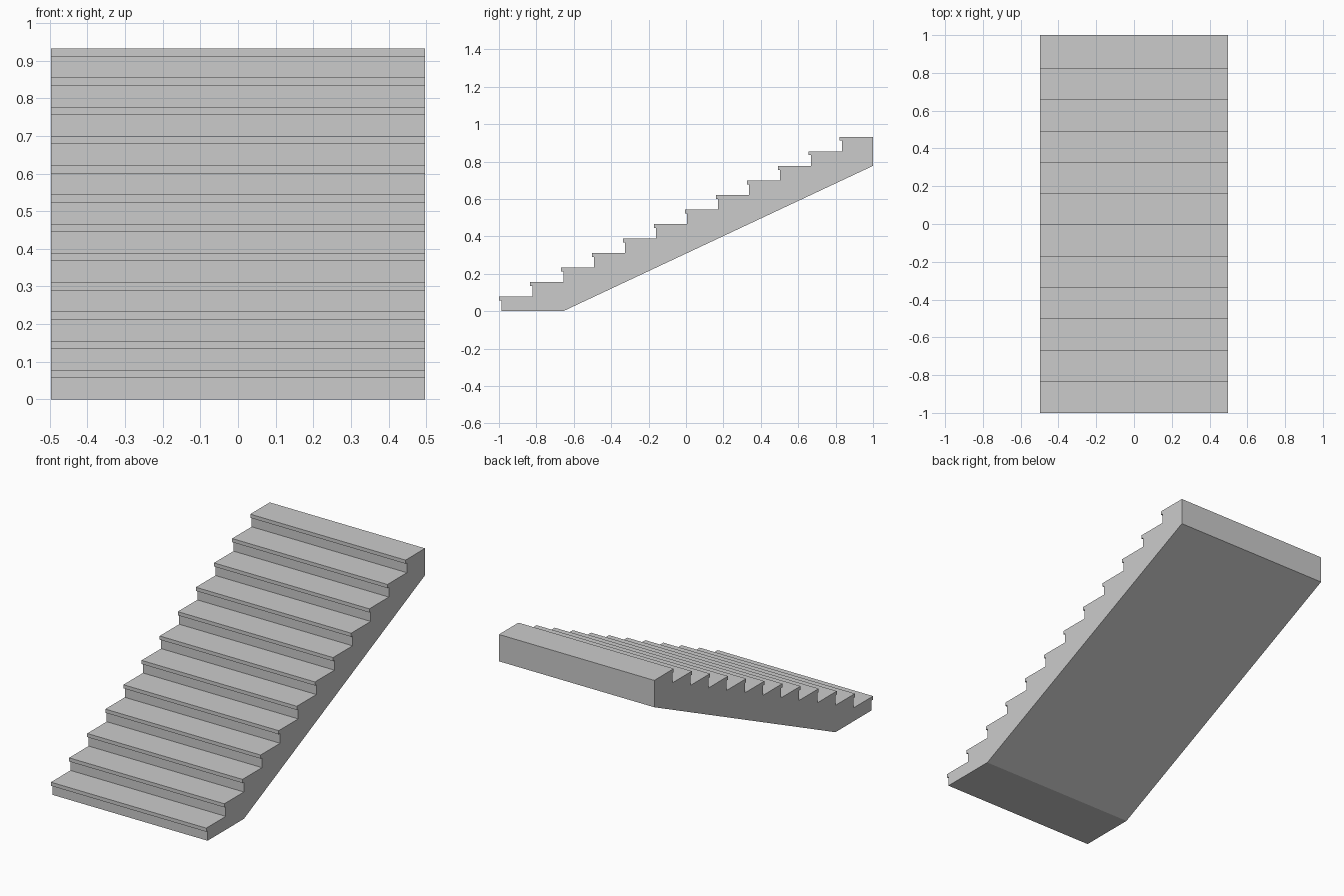
import bpy
import bmesh

if "Cube" in bpy.data.objects:
    bpy.data.objects.remove(bpy.data.objects["Cube"])

STEPS = 12
RISE = 0.0777          # height of one step
NOSE = 0.0125          # nosing overhang
LIP = 0.021            # nosing thickness
RUN = (2 - NOSE) / STEPS
HALF_WIDTH = 0.497

# Side profile (y, z): risers, overhanging nosings and treads
profile = [(-1 + NOSE, 0)]
for i in range(STEPS):
    nose_y = -1 + i * RUN
    top = (i + 1) * RISE
    profile += [(nose_y + NOSE, top - LIP), (nose_y, top - LIP), (nose_y, top)]
    profile.append((nose_y + RUN + NOSE, top))

# Back face and sloping underside
profile += [(1, (STEPS - 2) * RISE), (-1 + NOSE + 2 * RUN, 0)]

# Extrude the profile across the width
bm = bmesh.new()
side = bm.faces.new([bm.verts.new((-HALF_WIDTH, y, z)) for y, z in profile])
extruded = bmesh.ops.extrude_face_region(bm, geom=[side], use_keep_orig=True)
moved = [g for g in extruded["geom"] if isinstance(g, bmesh.types.BMVert)]
bmesh.ops.translate(bm, verts=moved, vec=(2 * HALF_WIDTH, 0, 0))
bmesh.ops.recalc_face_normals(bm, faces=bm.faces)

mesh = bpy.data.meshes.new("staircase")
bm.to_mesh(mesh)
bm.free()
staircase = bpy.data.objects.new("staircase", mesh)
bpy.context.collection.objects.link(staircase)
